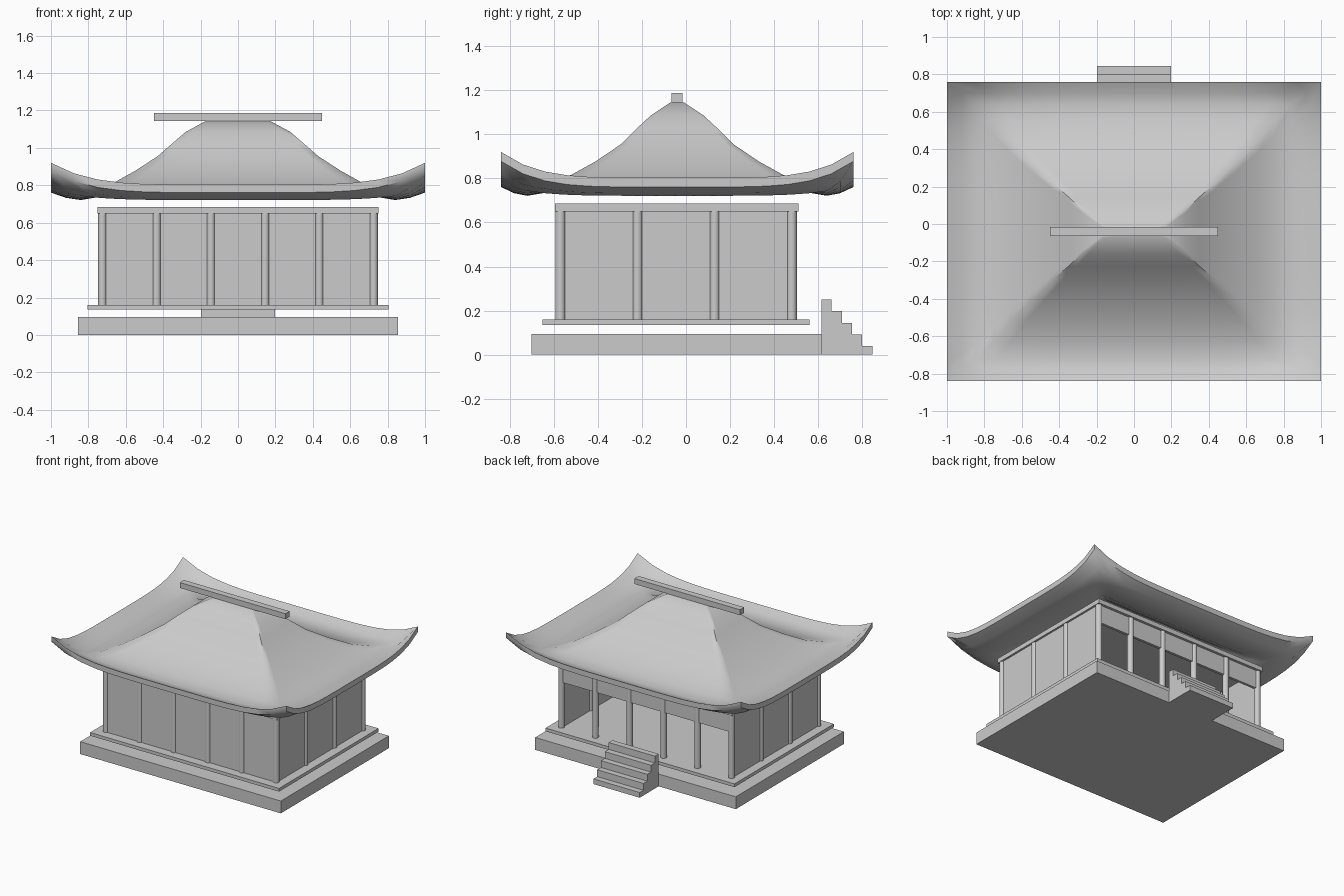
import bpy, bmesh

if "Cube" in bpy.data.objects:
    bpy.data.objects.remove(bpy.data.objects["Cube"])

CY = -0.04  # depth centre of the building


def box(name, x, y, z):
    bpy.ops.mesh.primitive_cube_add(size=1, location=[(a + b) / 2 for a, b in (x, y, z)])
    o = bpy.context.object
    o.name = name
    o.scale = [b - a for a, b in (x, y, z)]
    bpy.ops.object.transform_apply(location=False, rotation=False, scale=True)
    return o


# base, floor, top beam and ridge
box("base_platform", (-0.855, 0.855), (-0.70, 0.615), (0, 0.095))
box("floor_slab", (-0.805, 0.805), (-0.65, 0.56), (0.135, 0.16))
box("top_beam", (-0.75, 0.75), (-0.595, 0.51), (0.65, 0.685))
box("ridge_beam", (-0.45, 0.45), (-0.065, -0.015), (1.145, 1.187))

# walls on three sides, short band above the open side
box("front_wall", (-0.725, 0.725), (-0.58, -0.56), (0.16, 0.65))
for s, n in ((-1, "left"), (1, "right")):
    box(n + "_wall", sorted((s * 0.715, s * 0.735)), (-0.57, 0.48), (0.16, 0.65))
box("open_side_band", (-0.725, 0.725), (0.47, 0.49), (0.51, 0.65))

# columns around the perimeter
xs = [-0.725 + 0.29 * i for i in range(6)]
ys = [-0.57 + 0.35 * j for j in range(4)]
for i, x in enumerate(xs):
    for j, y in enumerate(ys):
        if i in (0, 5) or j in (0, 3):
            bpy.ops.mesh.primitive_cylinder_add(vertices=16, radius=0.023, depth=0.49,
                                                location=(x, y, 0.405))
            bpy.context.object.name = f"column_{i}_{j}"
            bpy.ops.object.shade_smooth_by_angle()

# steps: one stepped profile extruded across
prof = [(0.615, 0)]
for k in range(5):
    z = 0.25 - 0.0525 * k
    prof += [(0.615 + 0.046 * k, z), (0.615 + 0.046 * (k + 1), z)]
prof.append((0.845, 0))
bm = bmesh.new()
f = bm.faces.new([bm.verts.new((-0.197, y, z)) for y, z in prof])
ext = bmesh.ops.extrude_face_region(bm, geom=[f])["geom"]
bmesh.ops.translate(bm, vec=(0.394, 0, 0), verts=[v for v in ext if isinstance(v, bmesh.types.BMVert)])
bmesh.ops.recalc_face_normals(bm, faces=bm.faces)
me = bpy.data.meshes.new("steps")
bm.to_mesh(me)
bm.free()
bpy.context.collection.objects.link(bpy.data.objects.new("steps", me))

# roof: rectangular rings (half width, half depth, height), upturned at the corners
rings = [(0.17, 0.03, 1.145), (0.28, 0.12, 1.085), (0.35, 0.185, 1.025), (0.43, 0.255, 0.955),
         (0.55, 0.37, 0.877), (0.66, 0.48, 0.815), (0.75, 0.59, 0.778), (0.84, 0.68, 0.763),
         (0.92, 0.74, 0.775), (1.0, 0.80, 0.803)]
T = 0.042
rings = rings + [(a, b, z - T) for a, b, z in reversed(rings)]
N = 16
bm = bmesh.new()
loops = []
for a, b, z in rings:
    pts = []
    for k in range(4):
        for i in range(N):
            s = -1 + 2 * i / N
            pts.append([(s, -1), (1, s), (-s, 1), (-1, -s)][k])
    loops.append([bm.verts.new((p * a, CY + q * b,
                                z + 0.117 * abs(p * a) ** 5 * (abs(q * b) / 0.8) ** 5))
                  for p, q in pts])
for l0, l1 in zip(loops, loops[1:]):
    for i in range(4 * N):
        j = (i + 1) % (4 * N)
        bm.faces.new((l0[i], l1[i], l1[j], l0[j]))
bm.faces.new(loops[0])
bm.faces.new(loops[-1][::-1])
bmesh.ops.recalc_face_normals(bm, faces=bm.faces)
me = bpy.data.meshes.new("roof")
bm.to_mesh(me)
bm.free()
roof = bpy.data.objects.new("roof", me)
bpy.context.collection.objects.link(roof)
bpy.ops.object.select_all(action='DESELECT')
roof.select_set(True)
bpy.context.view_layer.objects.active = roof
bpy.ops.object.shade_smooth_by_angle(angle=0.9)
